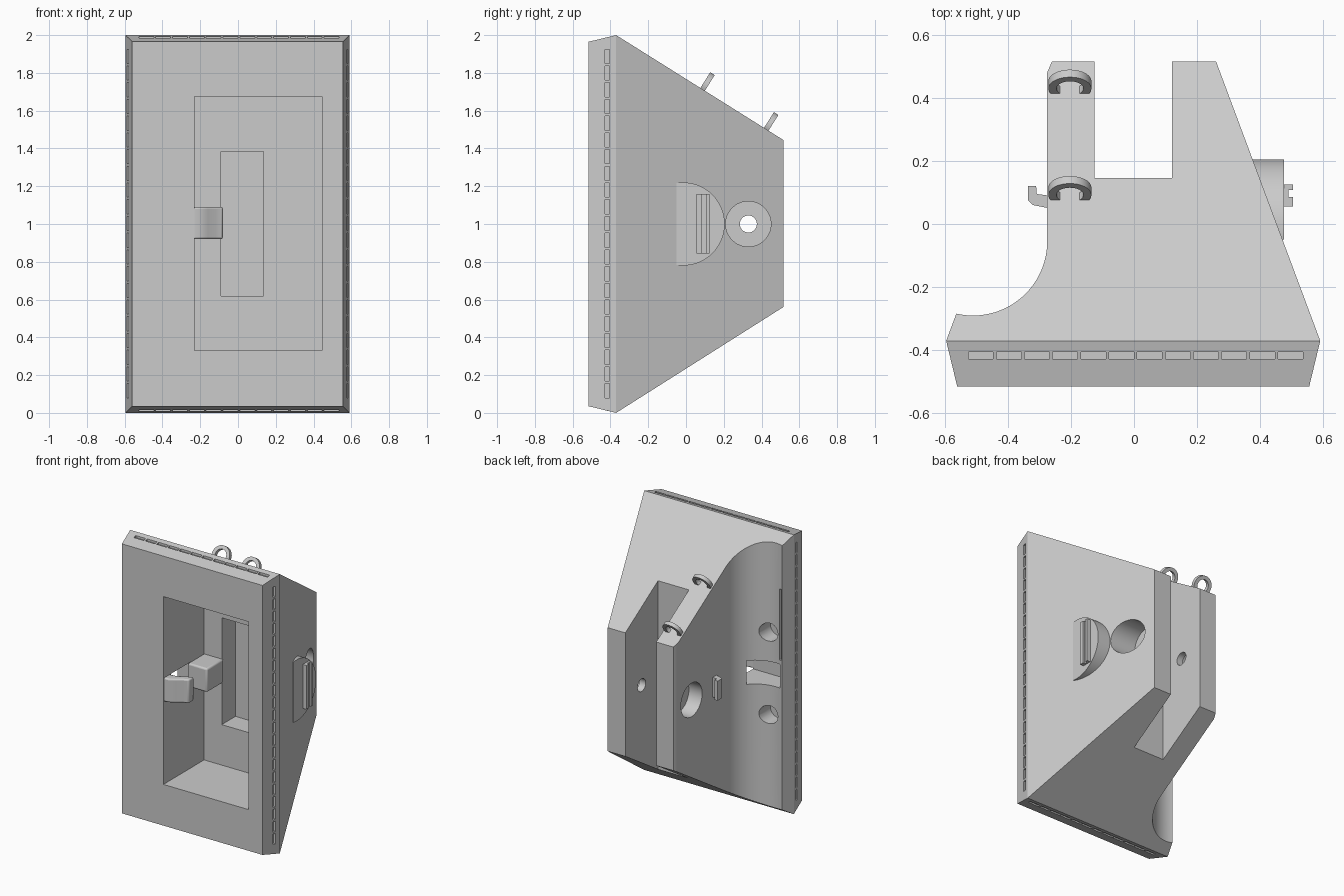
import bpy, bmesh, math
from mathutils import Matrix, Vector

cube = bpy.data.objects.get("Cube")
if cube:
    bpy.data.objects.remove(cube, do_unlink=True)

grey = bpy.data.materials.new("plain_grey")
grey.use_nodes = True
colour = (0.6, 0.6, 0.6, 1)
grey.diffuse_color = colour
grey.node_tree.nodes["Principled BSDF"].inputs["Base Color"].default_value = colour


def finish(name, bm):
    bmesh.ops.recalc_face_normals(bm, faces=bm.faces)
    mesh = bpy.data.meshes.new(name)
    bm.to_mesh(mesh)
    bm.free()
    mesh.materials.append(grey)
    ob = bpy.data.objects.new(name, mesh)
    bpy.context.collection.objects.link(ob)
    return ob


def add_prism(bm, pts, axis, lo, hi):
    """Extrude a 2D outline along an axis: z takes (x,y), x takes (y,z), y takes (x,z)."""
    place = {"z": lambda a, b, t: (a, b, t),
             "x": lambda a, b, t: (t, a, b),
             "y": lambda a, b, t: (a, t, b)}[axis]
    rings = [[bm.verts.new(place(a, b, t)) for a, b in pts] for t in (lo, hi)]
    bm.faces.new(rings[0])
    bm.faces.new(rings[1][::-1])
    n = len(pts)
    for i in range(n):
        j = (i + 1) % n
        bm.faces.new((rings[0][i], rings[0][j], rings[1][j], rings[1][i]))


def prism(name, pts, axis, lo, hi):
    bm = bmesh.new()
    add_prism(bm, pts, axis, lo, hi)
    return finish(name, bm)


def rect(a0, a1, b0, b1):
    return [(a0, b0), (a1, b0), (a1, b1), (a0, b1)]


def arc(ca, cb, r, start, end, n):
    angles = [math.radians(start + (end - start) * i / n) for i in range(n + 1)]
    return [(ca + r * math.cos(t), cb + r * math.sin(t)) for t in angles]


def circle(ca, cb, r, n=48):
    return arc(ca, cb, r, 0, 360 - 360 / n, n - 1)


def activate(ob):
    bpy.ops.object.select_all(action="DESELECT")
    ob.select_set(True)
    bpy.context.view_layer.objects.active = ob


def combine(ob, tool, operation="DIFFERENCE"):
    mod = ob.modifiers.new("cut", "BOOLEAN")
    mod.operation = operation
    mod.solver = "EXACT"
    mod.object = tool
    activate(ob)
    bpy.ops.object.modifier_apply(modifier=mod.name)
    bpy.data.objects.remove(tool, do_unlink=True)


def soften(ob, width):
    mod = ob.modifiers.new("soft_edges", "BEVEL")
    mod.width = width
    mod.segments = 3
    mod.limit_method = "ANGLE"


# Housing: plan outline with scooped side and rear fork, trimmed by the side profile
plan = [(-0.56, -0.515), (0.555, -0.515), (0.59, -0.37), (0.26, 0.515),
        (0.12, 0.515), (0.12, 0.145), (-0.125, 0.145), (-0.125, 0.515),
        (-0.26, 0.515), (-0.275, 0.48)]
plan += arc(-0.51, -0.055, 0.235, 0, -103, 32) + [(-0.595, -0.37)]
side = [(-0.515, 0.035), (-0.37, 0), (0.515, 0.56),
        (0.515, 1.445), (-0.37, 2), (-0.515, 1.965)]
housing = prism("housing", plan, "z", -0.1, 2.1)
combine(housing, prism("trim", side, "x", -1, 1), "INTERSECT")

# Front cavity, inner pocket and side window
combine(housing, prism("cavity", rect(-0.23, 0.445, 0.33, 1.675), "y", -0.7, -0.055))
combine(housing, prism("pocket", rect(-0.09, 0.135, 0.62, 1.385), "y", -0.2, 0.1))
combine(housing, prism("window", rect(-0.545, -0.2, -0.43, -0.21), "z", 0.92, 1.09))

# Cross pin hole with counterbores
combine(housing, prism("pin_hole", circle(0.33, 1, 0.045), "x", -0.6, 0.6))
for lo, hi in ((0.17, 0.6), (-0.6, -0.17)):
    combine(housing, prism("counterbore", circle(0.33, 1, 0.12), "x", lo, hi))

# Scoop screw holes and narrow groove
for z in (0.71, 1.3):
    combine(housing, prism("screw_hole", circle(-0.46, z, 0.065, 32), "y", -0.39, -0.1))
combine(housing, prism("groove", rect(-0.556, -0.538, 1.12, 1.63), "y", -0.31, -0.2))

# Rows of slots in the four bevelled rims
slots = bmesh.new()
for i in range(12):
    x = -0.525 + i * 0.0892
    for lo, hi in ((-0.1, 0.024), (1.976, 2.1)):
        add_prism(slots, rect(x, x + 0.079, -0.428, -0.405), "z", lo, hi)
for i in range(21):
    z = 0.08 + i * 0.0885
    for lo, hi in ((-0.7, -0.57), (0.565, 0.7)):
        add_prism(slots, rect(-0.428, -0.405, z, z + 0.075), "x", lo, hi)
combine(housing, finish("slots", slots))

# Inner latch block and curved latch tab
block = prism("latch_block", rect(-0.235, -0.08, -0.235, -0.045), "z", 0.92, 1.09)
soften(block, 0.012)
tab_plan = [(-0.25, -0.51), (-0.2, -0.505), (-0.16, -0.485), (-0.12, -0.455),
            (-0.08, -0.44), (-0.08, -0.385), (-0.13, -0.4), (-0.18, -0.43), (-0.25, -0.44)]
tab = prism("latch_tab", tab_plan, "z", 0.92, 1.09)
soften(tab, 0.01)

# Half-round side pad with its ribbed clip
pad_profile = [p for p in arc(-0.015, 1, 0.22, -99, 99, 48)]
pad = prism("side_pad", pad_profile, "x", 0.36, 0.475)
prism("clip_base", rect(0.055, 0.125, 0.845, 1.16), "x", 0.47, 0.489)
prism("clip_wide_rib", rect(0.055, 0.085, 0.845, 1.16), "x", 0.48, 0.503)
prism("clip_thin_rib", rect(0.108, 0.125, 0.845, 1.16), "x", 0.48, 0.503)

# Hook on the opposite side
hook_plan = [(-0.27, 0.05), (-0.32, 0.06), (-0.335, 0.075), (-0.335, 0.12),
             (-0.31, 0.12), (-0.308, 0.095), (-0.27, 0.09)]
prism("side_hook", hook_plan, "z", 0.93, 1.07)

# Lifting rings standing square to the sloping roof
slope = math.atan2(0.555, 0.885)
for name, y in (("front_ring", 0.088), ("rear_ring", 0.425)):
    bm = bmesh.new()
    corners = [bm.verts.new((r, t, 0)) for r, t in rect(0.043, 0.068, -0.014, 0.014)]
    face = bm.faces.new(corners)
    bmesh.ops.spin(bm, geom=[face] + face.edges[:] + corners, cent=(0, 0, 0),
                   axis=(0, 1, 0), angle=math.tau, steps=40, use_duplicate=False)
    bmesh.ops.remove_doubles(bm, verts=bm.verts, dist=0.0005)
    bmesh.ops.delete(bm, geom=[f for f in bm.faces if not f.is_valid or
                               all(abs(v.co.z) < 0.0005 for v in f.verts)], context="FACES_ONLY")
    z = 2 - (y + 0.37) * 0.555 / 0.885
    centre = Vector((-0.203, y, z)) + 0.03 * Vector((0, math.sin(slope), math.cos(slope)))
    bm.transform(Matrix.Translation(centre) @ Matrix.Rotation(-slope, 4, "X"))
    finish(name, bm)

for ob in list(bpy.context.scene.objects):
    if ob.type == "MESH" and grey.name in ob.data.materials:
        activate(ob)
        bpy.ops.object.shade_smooth_by_angle(angle=math.radians(30))
